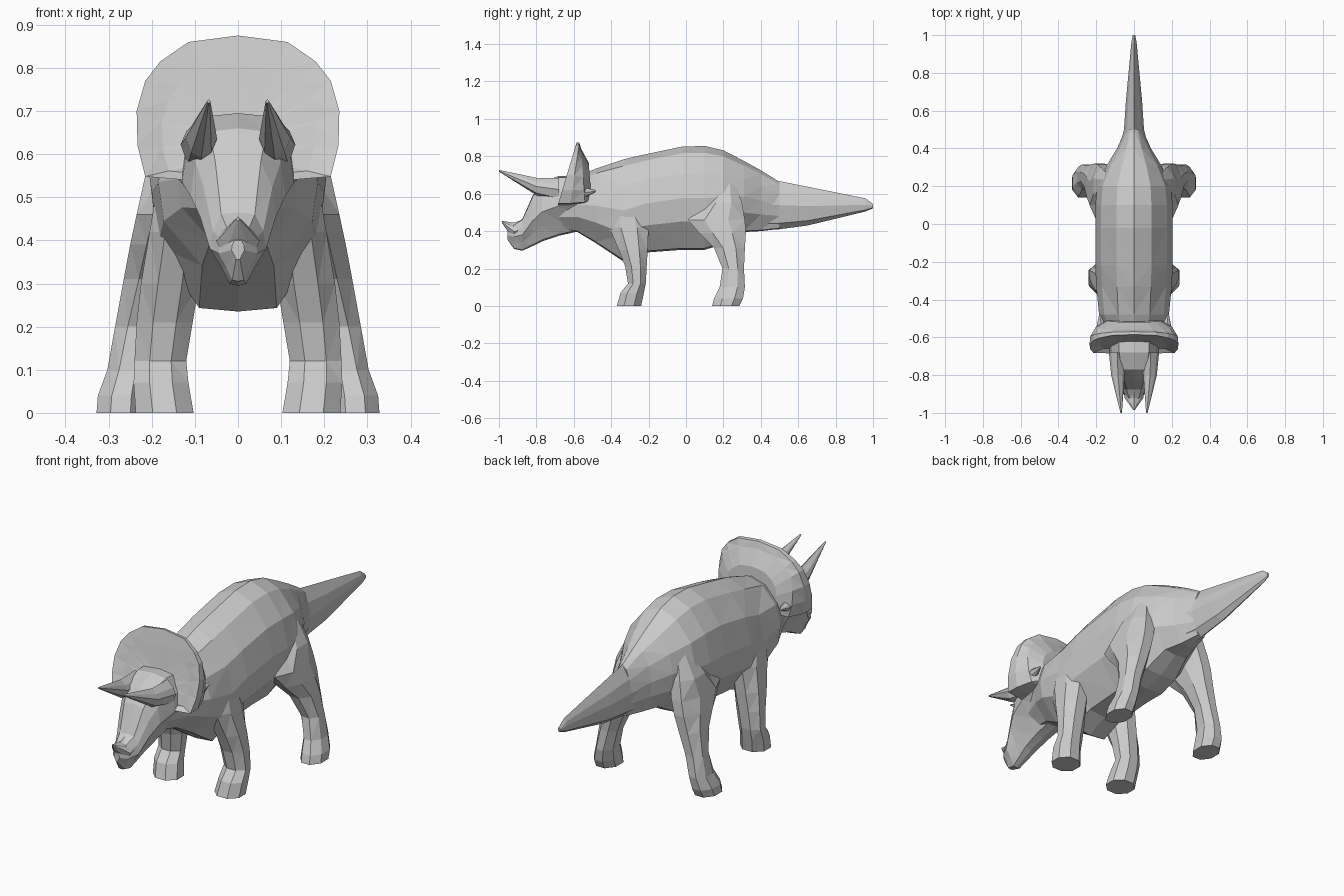
import bpy, bmesh, math

# Half cross-sections, top to bottom, as fractions of half-width and half-height
BARREL = [(0, 1), (.45, .87), (.85, .48), (1, 0), (.93, -.45), (.45, -.97)]
SKULL = [(0, 1), (.6, .95), (.9, .5), (1, 0), (.6, -.5), (.3, -.95)]
DIAMOND = [(0, 1), (.7, .5), (1, 0), (.65, -.75)]


def loft(name, rings, mirror=False):
    """Skin a list of equal-length point rings, cap the ends, facet it."""
    bm = bmesh.new()
    loops = [[bm.verts.new(p) for p in r] for r in rings]
    n = len(loops[0])
    for a, b in zip(loops, loops[1:]):
        for i in range(n):
            j = (i + 1) % n
            bm.faces.new((a[i], a[j], b[j], b[i]))
    bm.faces.new(loops[0])
    bm.faces.new(loops[-1])
    bmesh.ops.triangulate(bm, faces=bm.faces[:])
    bmesh.ops.recalc_face_normals(bm, faces=bm.faces[:])
    me = bpy.data.meshes.new(name)
    bm.to_mesh(me)
    bm.free()
    ob = bpy.data.objects.new(name, me)
    bpy.context.collection.objects.link(ob)
    if mirror:
        ob.modifiers.new("Mirror", 'MIRROR')
    return ob


def y_ring(y, hw, zb, zt, half, cx=0):
    """Upright ring across y from a half profile."""
    pts = half + [(0, -1)] + [(-x, z) for x, z in reversed(half[1:])]
    c, h = (zb + zt) / 2, (zt - zb) / 2
    return [(cx + x * hw, y, c + z * h) for x, z in pts]


def z_ring(z, x0, x1, y0, y1, n=8):
    """Level ring filling a box, corners cut off."""
    k = 1 / math.cos(math.pi / n)
    return [((x0 + x1) / 2 + k * math.cos(a) * (x1 - x0) / 2,
             (y0 + y1) / 2 + k * math.sin(a) * (y1 - y0) / 2, z)
            for a in [(i + .5) * 2 * math.pi / n for i in range(n)]]


# Trunk and neck
loft("body", [y_ring(*s, BARREL) for s in [
    (-.70, .09, .42, .62), (-.58, .14, .395, .69), (-.48, .185, .335, .735),
    (-.33, .20, .235, .785), (-.22, .205, .285, .81), (-.02, .205, .30, .852),
    (.10, .205, .30, .855), (.20, .195, .33, .832), (.31, .145, .395, .775),
    (.40, .09, .40, .725), (.50, .045, .412, .663)]])

# Tail
loft("tail", [y_ring(*s, DIAMOND) for s in [
    (.36, .06, .43, .68), (.43, .07, .405, .68), (.50, .053, .41, .667),
    (.65, .043, .43, .637), (.96, .014, .505, .575), (1.0, .006, .522, .545)]])

# Legs
loft("hind_leg", [z_ring(*s) for s in [
    (.67, .09, .155, .17, .26), (.55, .08, .215, .10, .30),
    (.46, .10, .235, .01, .315), (.39, .12, .25, .07, .32),
    (.31, .145, .265, .15, .315),
    (.20, .185, .285, .195, .31), (.10, .21, .303, .18, .315),
    (.04, .215, .325, .15, .305), (0, .217, .328, .14, .285)]], True)
loft("front_leg", [z_ring(*s) for s in [
    (.54, .08, .185, -.40, -.24), (.42, .08, .205, -.41, -.20),
    (.30, .09, .225, -.36, -.205), (.21, .105, .235, -.325, -.21),
    (.12, .12, .24, -.31, -.215), (.07, .115, .242, -.35, -.225),
    (0, .103, .237, -.37, -.24)]], True)

# Skull, tapering to the hooked beak
loft("head", [y_ring(*s, SKULL) for s in [
    (-.57, .14, .40, .69), (-.68, .13, .375, .695), (-.77, .11, .345, .66),
    (-.82, .088, .32, .59), (-.875, .065, .295, .465), (-.92, .045, .305, .435),
    (-.955, .015, .355, .40)]])

# Horns and cheek spikes
loft("nose_horn", [y_ring(*s, DIAMOND) for s in [
    (-.85, .055, .36, .47), (-.92, .05, .35, .445), (-.985, .004, .445, .455)]])
loft("brow_horn", [y_ring(*s, DIAMOND, cx) for cx, s in [
    (.088, (-.68, .045, .56, .685)), (.085, (-.80, .036, .592, .685)),
    (.068, (-1.0, .004, .718, .727))]], True)
loft("cheek_spike", [y_ring(*s, DIAMOND, cx) for cx, s in [
    (.165, (-.60, .045, .55, .65)), (.18, (-.485, .006, .608, .618))]], True)

# Frill: dished front, thin rim at the top, swept-back lower corners
RIM = [(0, .875), (.115, .86), (.18, .815), (.215, .77), (.235, .70),
       (.233, .62), (.215, .548), (.12, .54)]
RIM = RIM + [(0, .54)] + [(-x, z) for x, z in reversed(RIM[1:])]


def frill_ring(scale, top_y, low_y):
    return [(x * scale, low_y + (top_y - low_y) * (z - .54) / .335,
             .60 + (z - .60) * scale) for x, z in RIM]


loft("neck_frill", [frill_ring(.35, -.62, -.66), frill_ring(.75, -.60, -.66),
                    frill_ring(1, -.585, -.685), frill_ring(.99, -.57, -.62),
                    frill_ring(.87, -.56, -.54), frill_ring(.6, -.52, -.505)])
